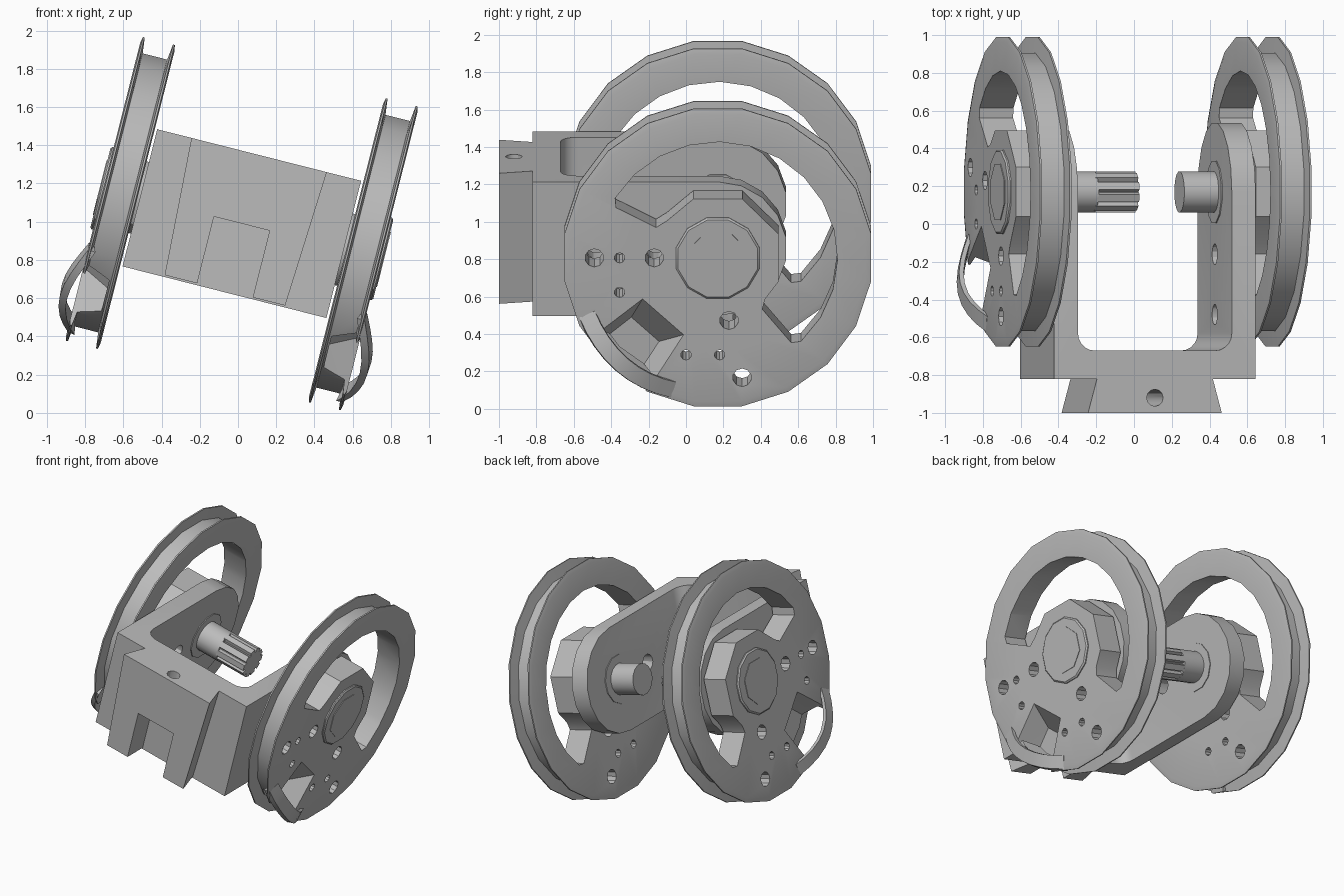
import bpy, bmesh, math
from math import sin, cos, pi, radians
from mathutils import Matrix, Vector

cube = bpy.data.objects.get("Cube")
if cube:
    bpy.data.objects.remove(cube)

# One grey plastic for every part
grey = bpy.data.materials.new("light_grey")
grey.use_nodes = True
tone = (0.5, 0.5, 0.5, 1)
grey.diffuse_color = tone
grey.node_tree.nodes["Principled BSDF"].inputs["Base Color"].default_value = tone

# Parts are built with the axle along x, then the whole is tilted
PLACE = Matrix.Translation((0.02, 0.17, 0.99)) @ Matrix.Rotation(radians(14.2), 4, 'Y')


def make(name, bm):
    bmesh.ops.recalc_face_normals(bm, faces=bm.faces)
    mesh = bpy.data.meshes.new(name)
    bm.to_mesh(mesh)
    bm.free()
    mesh.materials.append(grey)
    ob = bpy.data.objects.new(name, mesh)
    bpy.context.collection.objects.link(ob)
    return ob


def loft(name, rings):
    """Skin a row of equal rings and cap both ends."""
    bm = bmesh.new()
    loops = [[bm.verts.new(p) for p in ring] for ring in rings]
    n = len(loops[0])
    for a, b in zip(loops, loops[1:]):
        for i in range(n):
            j = (i + 1) % n
            bm.faces.new((a[i], a[j], b[j], b[i]))
    bm.faces.new(loops[0])
    bm.faces.new(loops[-1])
    return make(name, bm)


def hull(name, points):
    bm = bmesh.new()
    for p in points:
        bm.verts.new(p)
    bmesh.ops.convex_hull(bm, input=bm.verts)
    return make(name, bm)


def polar(r, deg):
    return r * cos(radians(deg)), r * sin(radians(deg))


def lathe(name, profile, sides, y=0, z=0):
    """Rings of (x, radius) around the x axis."""
    step = 360 / sides
    circle = [polar(1, step * (i + 0.5)) for i in range(sides)]
    return loft(name, [[(u, y + r * c, z + r * s) for c, s in circle] for u, r in profile])


def prism(name, outline, u0, u1):
    """Extrude a (y, z) outline along x."""
    return loft(name, [[(u, y, z) for y, z in outline] for u in (u0, u1)])


def boolean(ob, tools, operation='DIFFERENCE'):
    for tool in tools:
        tool.hide_render = True
        mod = ob.modifiers.new("cut", 'BOOLEAN')
        mod.operation = operation
        mod.solver = 'EXACT'
        mod.object = tool
        bpy.context.view_layer.objects.active = ob
        bpy.ops.object.modifier_apply(modifier=mod.name)
        bpy.data.objects.remove(tool)


parts = []

# Fork bracket: a U seen from above, with rounded arm ends seen from the side
W, INNER, H, BACK, FLOOR, FILLET = 0.55, 0.42, 0.37, -0.99, -0.84, 0.09
right_fillet = []
for i in range(6):
    c, s = polar(FILLET, -90 + 18 * i)
    right_fillet.append((INNER - FILLET + c, FLOOR + FILLET + s))
half = [(W, BACK), (W, 0.5), (INNER, 0.5)] + right_fillet[::-1]
outline = half + [(-x, y) for x, y in reversed(half)]
bracket = loft("fork_bracket", [[(x, y, z) for x, y in outline] for z in (-0.5, 0.5)])
side = [(-1.2, -H), (-1.2, H)] + [polar(H, 90 - 20 * i) for i in range(10)]
boolean(bracket, [prism("side_shape", side, -1, 1)], 'INTERSECT')
boolean(bracket, [lathe("arm_hole", [(-1, 0.055), (1, 0.055)], 12, y) for y in (-0.33, -0.65)])
parts.append(bracket)

# Dovetail rail on the front of the bracket, notched below, with a screw hole
rail = hull("dovetail_rail", [(s * (w + (0.02 if z > 0 else -0.02)), y, z)
                              for s in (-1, 1) for z in (-0.36, 0.37)
                              for y, w in ((-1.17, 0.345), (-0.985, 0.295))])
notch = hull("notch", [(x, y, z) for x in (-0.15, 0.15) for y in (-1.3, -0.992) for z in (-0.6, 0)])
hole = [polar(0.045, 30 * i) for i in range(12)]
screw = loft("screw_hole", [[(x, y - 1.09, z) for x, y in hole] for z in (-0.1, 0.6)])
boolean(rail, [notch, screw])
parts.append(rail)

# Axle stubs, one plain and one splined
parts.append(lathe("plain_shaft", [(0.227, 0.11), (0.6, 0.11)], 16))
parts.append(lathe("splined_shaft_base", [(-0.6, 0.11), (-0.24, 0.11)], 16))
teeth = []
for i in range(10):
    for r, a in ((0.086, -16), (0.11, -11), (0.11, 11), (0.086, 16)):
        teeth.append(polar(r, 36 * i + a))
parts.append(prism("splined_shaft", teeth, -0.25, -0.017))

# Wheels
RIM = 0.83
WHEEL_U, HALF = 0.655, 0.0925
PROFILE = [(-HALF, 0.5), (-HALF, 0.8), (-0.086, RIM), (-0.076, RIM), (-0.066, 0.745),
           (0.066, 0.745), (0.076, RIM), (0.086, RIM), (HALF, 0.8), (HALF, 0.5)]
BIG_HOLES = [(-0.66, 0), (-0.34, 0), (0.06, -0.345), (0.13, -0.66)]
SMALL_HOLES = [(-0.525, 0), (-0.525, -0.19), (-0.17, -0.535), (0.01, -0.535)]
POCKET = -132


def pocket_point(u, r, t):
    c, s = polar(1, POCKET)
    return u, r * c - t * s, r * s + t * c


for s, label in ((1, "left"), (-1, "right")):
    def at(u):
        return s * (WHEEL_U + u)

    wheel = lathe(label + "_wheel", [(at(u), r) for u, r in PROFILE], 20)
    # Wide window between rim and hub
    window = [polar(0.64, -46 + 15 * i) for i in range(14)]
    window += [polar(0.61, 153), polar(0.37, 153), polar(0.34, 143)]
    window += [polar(0.35, a) for a in (112, 68, 22, -22)]
    window += [polar(0.34, -42), polar(0.37, -50), polar(0.61, -50)]
    cutters = [prism("window", window, at(-0.3), at(0.3))]
    for spots, r in ((BIG_HOLES, 0.05), (SMALL_HOLES, 0.028)):
        cutters += [lathe("hole", [(at(-0.3), r), (at(0.3), r)], 10, y, z) for y, z in spots]
    # Sloped pocket that opens into the rim groove
    corners = [(0.1, 0.43, 0.15), (0.1, 0.95, 0.24), (-0.055, 0.58, 0.1), (-0.055, 0.95, 0.16)]
    cutters.append(hull("pocket", [pocket_point(at(u), r, k * t)
                                   for u, r, t in corners for k in (-1, 1)]))
    boolean(wheel, cutters)

    # Bowed strap that bridges the pocket at the rim
    rings = []
    for i in range(9):
        a = (i - 4) / 4
        u = 0.07 + 0.085 * cos(a * pi / 2)
        deg = POCKET + 24 * a
        rings.append([(at(v), *polar(r, deg)) for v, r in
                      ((u, 0.72), (u + 0.025, 0.72), (u + 0.02, 0.81), (u - 0.02, 0.82))])
    strap = loft(label + "_rim_strap", rings)

    # Hub cap, bolt head, spacer and bearing
    cap = lathe(label + "_hub_cap", [(at(0), 0.23), (at(0.1), 0.23), (at(0.108), 0.22)], 12)
    bolt = lathe(label + "_bolt_head", [(at(0.1), 0.16), (at(0.112), 0.16)], 8)
    spacer = lathe(label + "_spacer", [(s * 0.54, 0.2), (s * 0.57, 0.2)], 12)
    bearing = lathe(label + "_bearing", [(s * 0.414, 0.17), (s * 0.43, 0.17)], 12)
    parts += [wheel, strap, cap, bolt, spacer, bearing]

# Tilt into place and shade
bpy.ops.object.select_all(action='DESELECT')
for ob in parts:
    ob.data.transform(PLACE)
    ob.select_set(True)
bpy.context.view_layer.objects.active = parts[0]
bpy.ops.object.shade_smooth_by_angle(angle=radians(30))
